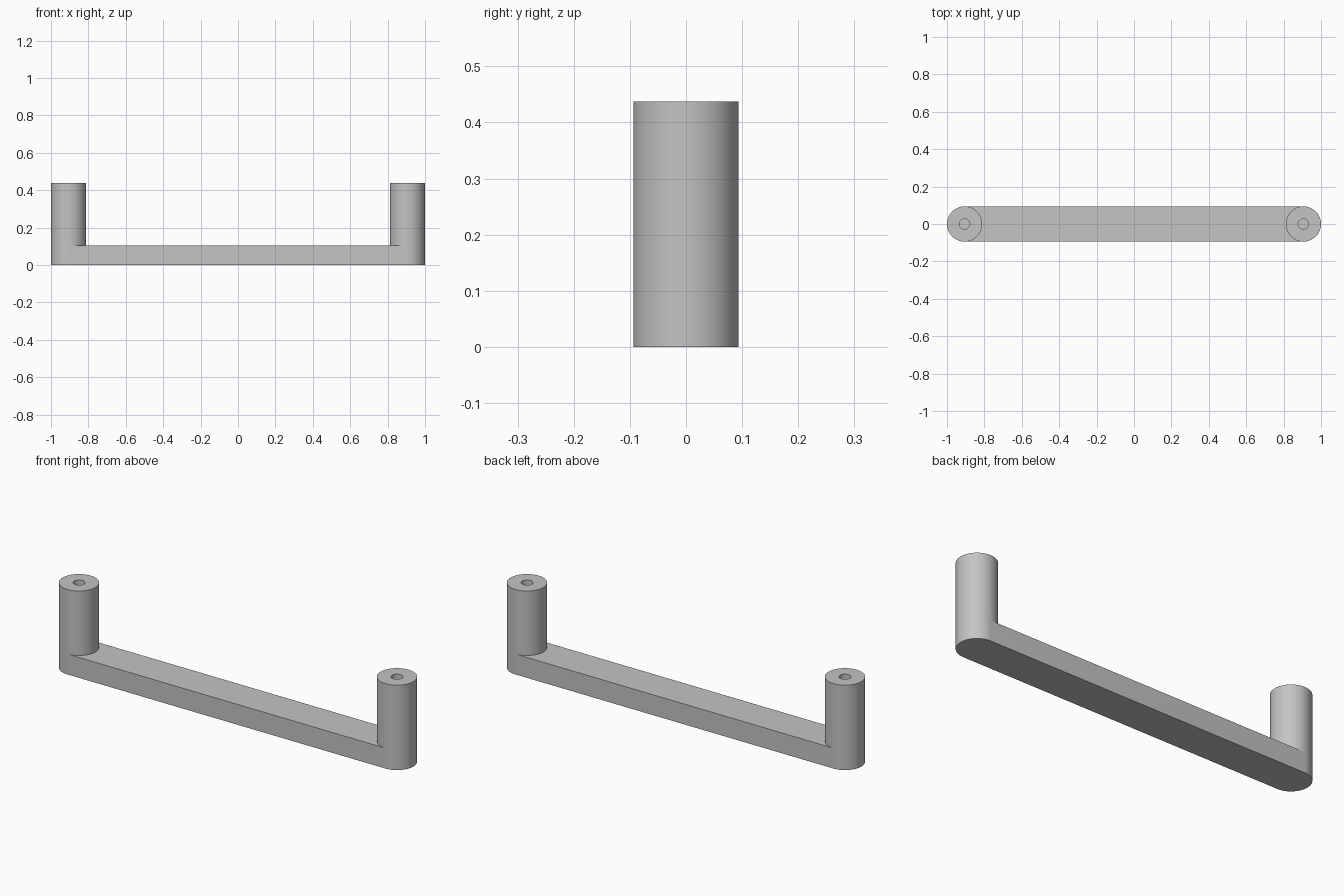
import bpy, bmesh, math

if "Cube" in bpy.data.objects:
    bpy.data.objects.remove(bpy.data.objects["Cube"])

R, CX = 0.094, 0.906         # post radius and post centre
BAR_H, TOP = 0.105, 0.4375   # grip thickness and overall height
HOLE_R, HOLE_FLOOR = 0.028, 0.19
N = 64                       # sides per post
HALF = N // 2

grey = bpy.data.materials.new("satin grey")
grey.diffuse_color = (0.55, 0.55, 0.55, 1)
grey.use_nodes = True
grey.node_tree.nodes["Principled BSDF"].inputs["Base Color"].default_value = grey.diffuse_color

bm = bmesh.new()


def ring(side, radius, z, count=N):
    """Points from the back tangent, round the outer side, to the front, then inside."""
    pts = []
    for i in range(count):
        a = math.pi / 2 - 2 * math.pi * i / N
        pts.append(bm.verts.new((side * (CX + radius * math.cos(a)),
                                 radius * math.sin(a), z)))
    return pts


def bridge(a, b, closed=True):
    n = len(a)
    for i in range(n if closed else n - 1):
        j = (i + 1) % n
        bm.faces.new((a[i], a[j], b[j], b[i]))


bottoms, inners = [], []
for side in (-1, 1):
    # post wall: outer half reaches the ground, inner half stands on the grip
    base = ring(side, R, 0, HALF + 1)
    mid = ring(side, R, BAR_H)
    top = ring(side, R, TOP)
    bridge(base, mid[:HALF + 1], closed=False)
    bridge(mid, top)
    # flat end with a blind screw hole
    rim = ring(side, HOLE_R, TOP)
    floor = ring(side, HOLE_R, HOLE_FLOOR)
    bridge(top, rim)
    bridge(rim, floor)
    bm.faces.new(floor)
    bottoms.append(base)
    inners.append([mid[0]] + mid[:HALF - 1:-1])   # inner arc, back to front

# grip: underside, upper face, back and front sides
bridge(bottoms[0], bottoms[1], closed=False)
bridge(inners[0], inners[1], closed=False)
for k in (0, -1):
    bm.faces.new((bottoms[0][k], bottoms[1][k], inners[1][k], inners[0][k]))

bmesh.ops.recalc_face_normals(bm, faces=bm.faces[:])
mesh = bpy.data.meshes.new("pull_handle")
bm.to_mesh(mesh)
bm.free()
mesh.materials.append(grey)
handle = bpy.data.objects.new("pull_handle", mesh)
bpy.context.collection.objects.link(handle)

# smooth round walls, crisp edges
bpy.context.view_layer.objects.active = handle
handle.select_set(True)
bpy.ops.object.shade_smooth_by_angle(angle=math.radians(30))
